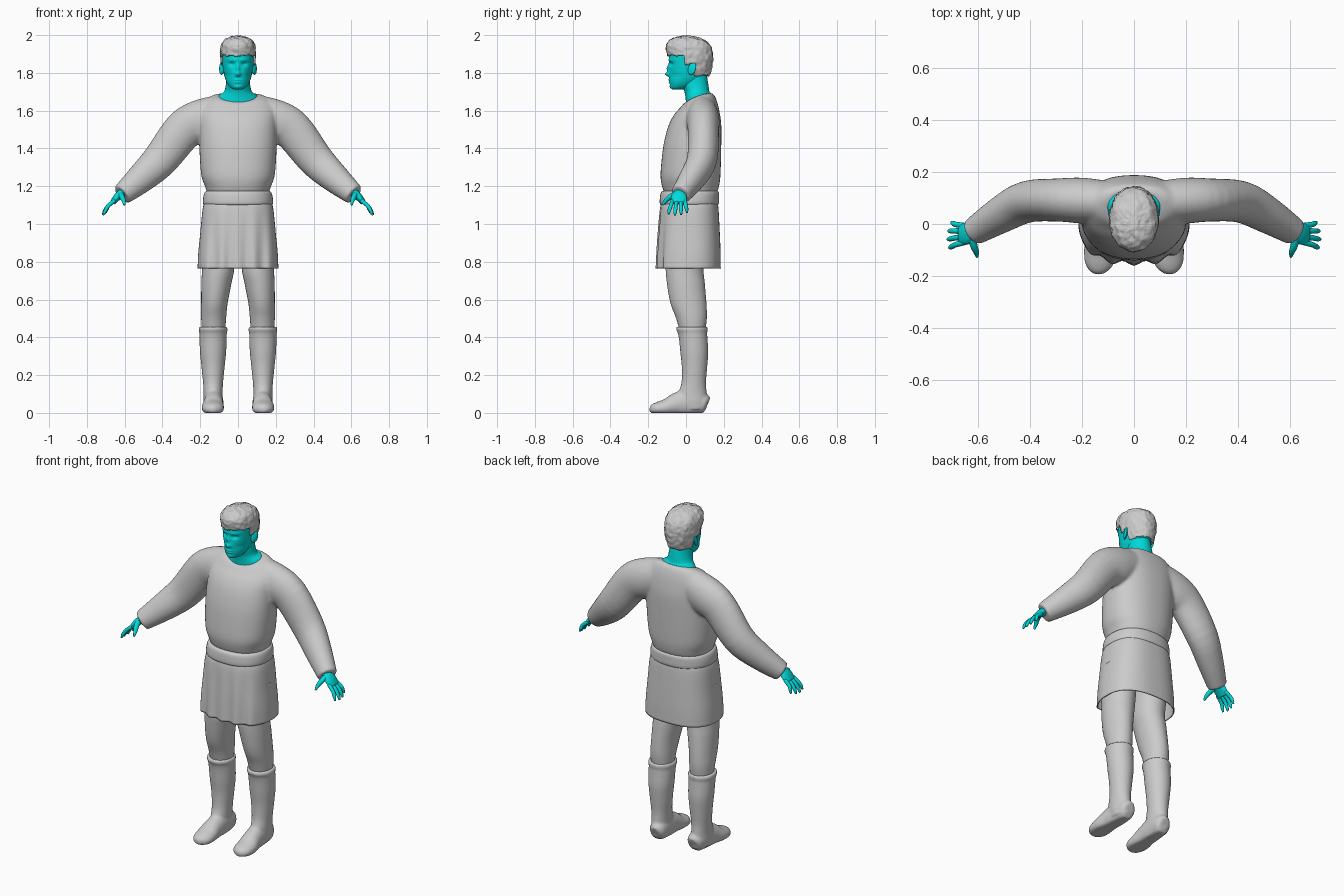
import bpy, bmesh, math
from mathutils import Vector, noise


def material(name, rgb):
    m = bpy.data.materials.new(name)
    m.diffuse_color = (*rgb, 1)
    return m


GREY = material("light grey cloth", (0.6, 0.6, 0.6))
SKIN = material("cyan skin", (0.0, 0.7, 0.7))


def smooth_rows(rows, k):
    """Catmull-Rom interpolation between rows of numbers."""
    out = []
    for i in range(len(rows) - 1):
        a, b, c, d = (rows[min(max(j, 0), len(rows) - 1)] for j in (i - 1, i, i + 1, i + 2))
        for s in range(k):
            t = s / k
            out.append([0.5 * (2 * q + (r - p) * t + (2 * p - 5 * q + 4 * r - w) * t * t
                               + (3 * q - p - 3 * r + w) * t ** 3) for p, q, r, w in zip(a, b, c, d)])
    return out + [list(rows[-1])]


def skin_rings(bm, rings, cap=True):
    vs = [[bm.verts.new(p) for p in r] for r in rings]
    n = len(vs[0])
    for a, b in zip(vs, vs[1:]):
        for i in range(n):
            bm.faces.new((a[i], a[(i + 1) % n], b[(i + 1) % n], b[i]))
    if cap:
        bm.faces.new(vs[0][::-1])
        bm.faces.new(vs[-1])


def loft(bm, rows, n=48, k=5, power=2.0, cx=0.0, cap=True):
    """Horizontal sections: z, half width, y front, y back, tilt, saddle, x shift."""
    rings = []
    rows = [tuple(r) + (0,) * (7 - len(r)) for r in rows]
    for z, hx, yf, yb, tilt, sad, dx in smooth_rows(rows, k):
        ring = []
        for i in range(n):
            a = math.tau * i / n
            c, s = math.cos(a), math.sin(a)
            px = math.copysign(abs(c) ** (2 / power), c)
            py = math.copysign(abs(s) ** (2 / power), s)
            ring.append((cx + dx + hx * px, (yf + yb) / 2 + (yb - yf) / 2 * py,
                         z + tilt * py + sad * px * px))
        rings.append(ring)
    skin_rings(bm, rings, cap)


def tube(bm, rows, hint, side=1, n=24, k=4):
    """Tube along a path: x, y, z, radius along the hint axis, other radius."""
    rows = smooth_rows(rows, k)
    pts = [Vector(r[:3]) for r in rows]
    rings = []
    for i, r in enumerate(rows):
        t = (pts[min(i + 1, len(pts) - 1)] - pts[max(i - 1, 0)]).normalized()
        u = (Vector(hint) - t * t.dot(Vector(hint))).normalized()
        v = t.cross(u)
        ring = []
        for j in range(n):
            a = math.tau * j / n
            p = pts[i] + u * r[3] * math.cos(a) + v * r[4] * math.sin(a)
            ring.append((p.x * side, p.y, max(p.z, 0)))
        rings.append(ring)
    skin_rings(bm, rings)


def finish(bm, name, mat, voxel=0, smooth=0):
    bmesh.ops.recalc_face_normals(bm, faces=bm.faces)
    for f in bm.faces:
        f.smooth = True
    me = bpy.data.meshes.new(name)
    bm.to_mesh(me)
    bm.free()
    me.materials.append(mat)
    ob = bpy.data.objects.new(name, me)
    bpy.context.collection.objects.link(ob)
    if voxel:
        m = ob.modifiers.new("merge", "REMESH")
        m.mode, m.voxel_size, m.use_smooth_shade = "VOXEL", voxel, True
    if smooth:
        m = ob.modifiers.new("soften", "SMOOTH")
        m.factor, m.iterations = 0.5, smooth
    return ob


# Tunic: torso and both sleeves merged into one surface
bm = bmesh.new()
loft(bm, [(1.165, .165, -.115, .165), (1.20, .175, -.127, .175), (1.25, .193, -.135, .182),
          (1.33, .201, -.13, .185), (1.43, .205, -.117, .187), (1.52, .205, -.093, .187),
          (1.58, .205, -.062, .18), (1.63, .19, -.027, .167, .01), (1.662, .15, -.008, .15, .02, .008),
          (1.668, .112, -.002, .133, .025, .012)], power=2.3)
for s in (1, -1):
    tube(bm, [(.10, .085, 1.585, .08, .10), (.20, .09, 1.545, .088, .113), (.29, .092, 1.495, .083, .107),
              (.41, .085, 1.342, .08, .095), (.51, .035, 1.245, .07, .079),
              (.615, -.03, 1.155, .053, .057)], (0, 1, 0), s)
finish(bm, "tunic", GREY, .009, 6)

# Belt
bm = bmesh.new()
loft(bm, [(1.098, .165, -.12, .155), (1.106, .184, -.138, .173), (1.14, .184, -.138, .175),
          (1.168, .176, -.132, .173), (1.177, .16, -.115, .16)], power=2.3, k=4)
finish(bm, "belt", GREY)

# Skirt with front pleats
bm = bmesh.new()
loft(bm, [(1.125, .172, -.125, .165), (1.08, .187, -.137, .172), (.95, .2, -.146, .179),
          (.85, .21, -.15, .183), (.765, .214, -.152, .184)], n=120, power=2.5, cap=False)
for v in bm.verts:
    if v.co.y < 0:
        w = min(1, -v.co.y / .12) * (1.12 - v.co.z) / .36
        v.co.y -= .009 * w * math.cos(v.co.x * math.tau / .085)
m = finish(bm, "skirt", GREY).modifiers.new("thickness", "SOLIDIFY")
m.thickness, m.offset = .006, -1

for s, label in ((1, "left"), (-1, "right")):
    # Trouser leg
    bm = bmesh.new()
    loft(bm, [(.98, .088, -.105, .13, 0, 0, -.015 * s), (.78, .086, -.108, .095, 0, 0, -.02 * s),
              (.68, .079, -.1, .1, 0, 0, -.01 * s), (.58, .07, -.082, .108),
              (.50, .066, -.052, .11, 0, 0, .004 * s), (.42, .06, -.03, .1, 0, 0, .004 * s)], cx=.125 * s)
    finish(bm, label + "_trouser_leg", GREY)

    # Boot: shaft with cuff, and foot
    bm = bmesh.new()
    loft(bm, [(.02, .045, -.02, .108), (.06, .05, -.035, .113), (.10, .05, -.04, .11),
              (.16, .053, -.024, .106), (.24, .061, -.022, .112), (.32, .069, -.03, .118),
              (.39, .072, -.037, .114), (.425, .073, -.044, .112), (.44, .077, -.052, .115),
              (.456, .074, -.05, .112)], cx=.132 * s)
    tube(bm, [(.125, .114, .045, .025, .035), (.125, .095, .05, .046, .055), (.127, .02, .055, .05, .075),
              (.13, -.05, .045, .053, .062), (.133, -.10, .03, .059, .046), (.132, -.15, .022, .055, .036),
              (.13, -.178, .02, .038, .026), (.128, -.192, .02, .014, .012)], (1, 0, 0), s)
    finish(bm, label + "_boot", GREY, .007, 3)

    # Hand: palm, four fingers, thumb
    bm = bmesh.new()
    hint = (0, 1, 0)
    tube(bm, [(.58, -.025, 1.18, .03, .024), (.615, -.032, 1.163, .032, .023),
              (.64, -.037, 1.142, .042, .02), (.665, -.038, 1.112, .041, .014)], hint, s)
    for i, o in enumerate((-.033, -.011, .011, .032)):
        e = (0, .006, .003, -.008)[i]
        tube(bm, [(.652, -.038 + o, 1.125, .011, .011), (.685, -.04 + 1.2 * o, 1.098, .0105, .0105),
                  (.701 + e, -.042 + 1.4 * o, 1.073 - e, .0095, .0095),
                  (.708 + e, -.042 + 1.5 * o, 1.052 - e, .005, .005)], hint, s, 12)
    tube(bm, [(.622, -.052, 1.158, .016, .016), (.614, -.085, 1.143, .014, .014),
              (.605, -.108, 1.122, .011, .011), (.602, -.126, 1.1, .005, .005)], (1, 0, 0), s, 12)
    finish(bm, label + "_hand", SKIN)

    # Ear
    bm = bmesh.new()
    bmesh.ops.create_uvsphere(bm, u_segments=20, v_segments=12, radius=1)
    for v in bm.verts:
        x, y, z = v.co
        v.co = (s * (.087 + .010 * x + .008 * y), .032 + .021 * y + .006 * z, 1.822 + .033 * z)
    finish(bm, label + "_ear", SKIN)

# Neck
bm = bmesh.new()
loft(bm, [(1.64, .108, .0, .13, .025, .01), (1.672, .1, -.001, .131, .02, .008),
          (1.70, .074, -.008, .124), (1.74, .064, -.025, .118), (1.79, .06, -.03, .11)])
finish(bm, "neck", SKIN)

# Head, with facial features pushed in and out of the front
bm = bmesh.new()
loft(bm, [(1.712, .022, -.07, -.02), (1.722, .04, -.08, .02), (1.742, .056, -.085, .06),
          (1.77, .068, -.088, .095), (1.80, .075, -.089, .115), (1.85, .083, -.088, .13),
          (1.90, .085, -.091, .132), (1.94, .078, -.084, .12), (1.97, .06, -.06, .09),
          (1.985, .03, -.03, .05)], n=96, k=8, power=2.15)
FEATURES = [(0, 1.793, .013, .011, -.022), (0, 1.825, .009, .022, -.014), (.032, 1.846, .016, .009, .013),
            (.03, 1.868, .028, .007, -.006), (0, 1.763, .02, .005, -.006), (0, 1.75, .018, .005, -.006),
            (0, 1.725, .02, .01, -.005), (.055, 1.785, .018, .02, .006)]
for v in bm.verts:
    if v.co.y < -.02:
        x, z = abs(v.co.x), v.co.z
        v.co.y += sum(d * math.exp(-((x - fx) / sx) ** 2 - ((z - fz) / sz) ** 2)
                      for fx, fz, sx, sz, d in FEATURES)
finish(bm, "head", SKIN)

# Hair: rough cap trimmed to a hairline around the face and ears
bm = bmesh.new()
loft(bm, [(1.765, .058, -.06, .118), (1.80, .077, -.07, .13), (1.85, .09, -.09, .141),
          (1.90, .094, -.1, .143), (1.94, .091, -.106, .132), (1.97, .076, -.09, .104),
          (1.988, .05, -.06, .06), (1.997, .015, -.02, .02)], n=96, k=7, power=2.1)
bm.normal_update()
for v in bm.verts:
    p = v.co.copy()
    v.co += v.normal * (.005 * noise.noise(p * 45) + .003 * noise.noise(p * 130))
    v.co.z = min(v.co.z, 2)


def off_hair(c):
    z = c.z + .008 * noise.noise(c * 60)
    return not (z > 1.892 or (c.y > -.01 and z > 1.845) or (c.y > .045 and z > 1.785))


bmesh.ops.delete(bm, geom=[f for f in bm.faces if off_hair(f.calc_center_median())], context="FACES")
m = finish(bm, "hair", GREY).modifiers.new("thickness", "SOLIDIFY")
m.thickness, m.offset = .01, -1
